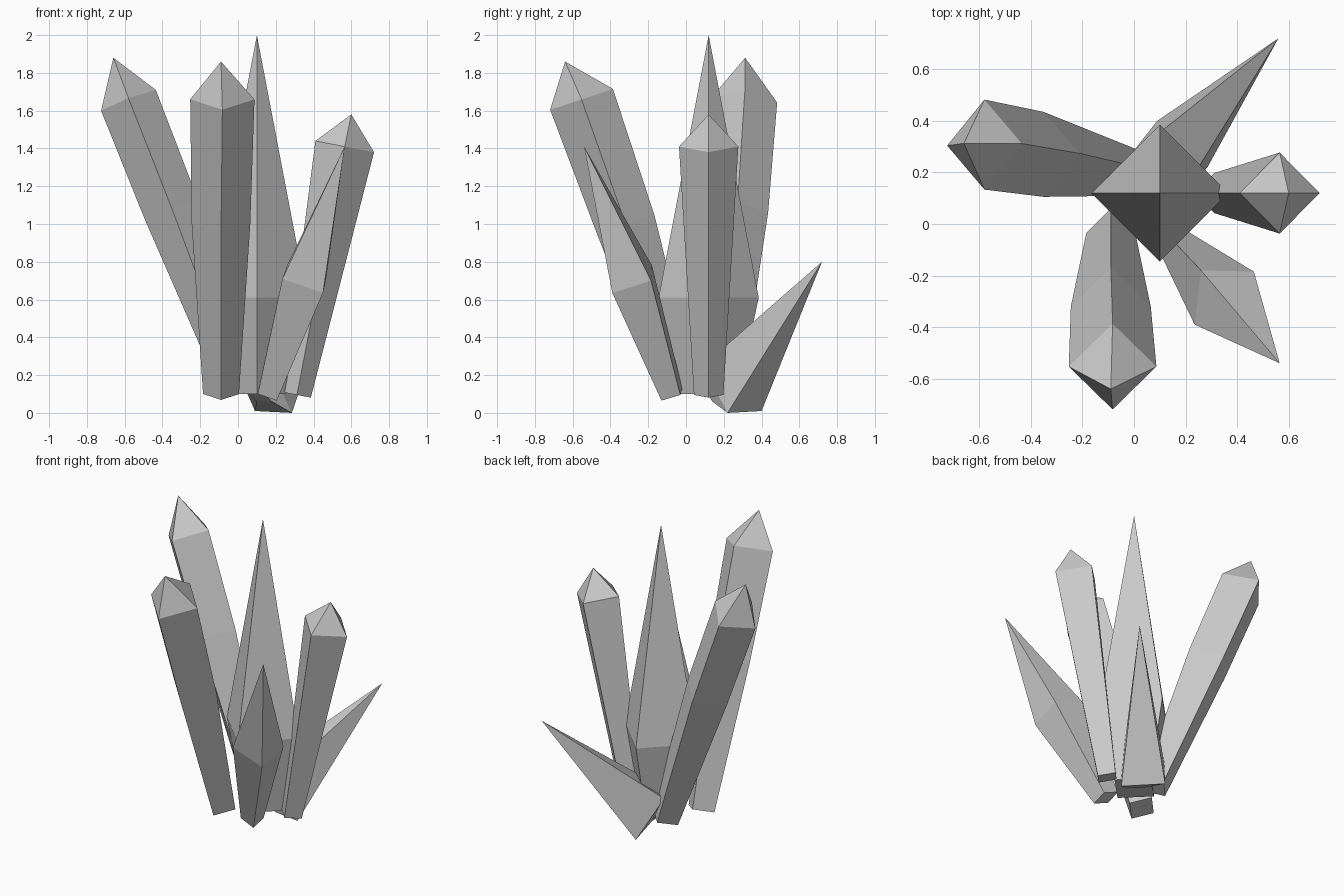
import bpy
from mathutils import Vector


def loft(name, rings, tip):
    """Four-sided crystal: closed base, rings of corners, pointed tip."""
    verts = [tuple(p) for r in rings for p in r] + [tuple(tip)]
    faces = [(3, 2, 1, 0)]
    for k in range(len(rings) - 1):
        for i in range(4):
            a, b = 4 * k + i, 4 * k + (i + 1) % 4
            faces.append((a, b, b + 4, a + 4))
    last, top = 4 * (len(rings) - 1), len(verts) - 1
    faces += [(last + i, last + (i + 1) % 4, top) for i in range(4)]
    mesh = bpy.data.meshes.new(name)
    mesh.from_pydata(verts, [], faces)
    obj = bpy.data.objects.new(name, mesh)
    bpy.context.collection.objects.link(obj)
    return obj


def prism(name, sections, tip):
    """Sections are (centre, half width u, half width v), square to the axis."""
    d = (Vector(sections[-1][0]) - Vector(sections[0][0])).normalized()
    x = Vector((1, 0, 0))
    u = (x - d * d.dot(x)).normalized()
    v = d.cross(u)
    rings = []
    for c, a, b in sections:
        c = Vector(c)
        rings.append([c + u * a, c + v * b, c - u * a, c - v * b])
    return loft(name, rings, tip)


# Tall central spike
prism("central_spike", [((0.10, 0.12, 0.10), 0.155, 0.155),
                        ((0.10, 0.12, 0.61), 0.265, 0.265)], (0.10, 0.12, 2.0))

# Three blunt-tipped columns
prism("front_column", [((-0.09, -0.035, 0.10), 0.095, 0.10),
                       ((-0.09, -0.32, 1.00), 0.155, 0.16),
                       ((-0.083, -0.553, 1.66), 0.17, 0.175)], (-0.09, -0.64, 1.86))
prism("left_column", [((0.01, 0.20, 0.11), 0.095, 0.09),
                      ((-0.35, 0.27, 1.07), 0.15, 0.165),
                      ((-0.58, 0.308, 1.655), 0.155, 0.175)], (-0.66, 0.313, 1.88))
prism("right_column", [((0.312, 0.12, 0.095), 0.075, 0.078),
                       ((0.565, 0.12, 1.41), 0.158, 0.157)], (0.60, 0.12, 1.58))

# Two leaning spikes
loft("front_right_spike", [
    [(0.105, -0.12, 0.10), (0.205, -0.13, 0.065), (0.21, -0.03, 0.095), (0.11, -0.02, 0.13)],
    [(0.235, -0.39, 0.71), (0.45, -0.39, 0.635), (0.465, -0.185, 0.70), (0.26, -0.18, 0.78)],
], (0.565, -0.54, 1.41))
loft("back_spike", [
    [(0.10, 0.22, 0.06), (0.04, 0.17, 0.12), (0.12, 0.10, 0.12), (0.18, 0.14, 0.06)],
    [(0.09, 0.40, 0.01), (-0.02, 0.26, 0.26), (0.17, 0.09, 0.25), (0.285, 0.22, 0.0)],
], (0.56, 0.72, 0.80))
